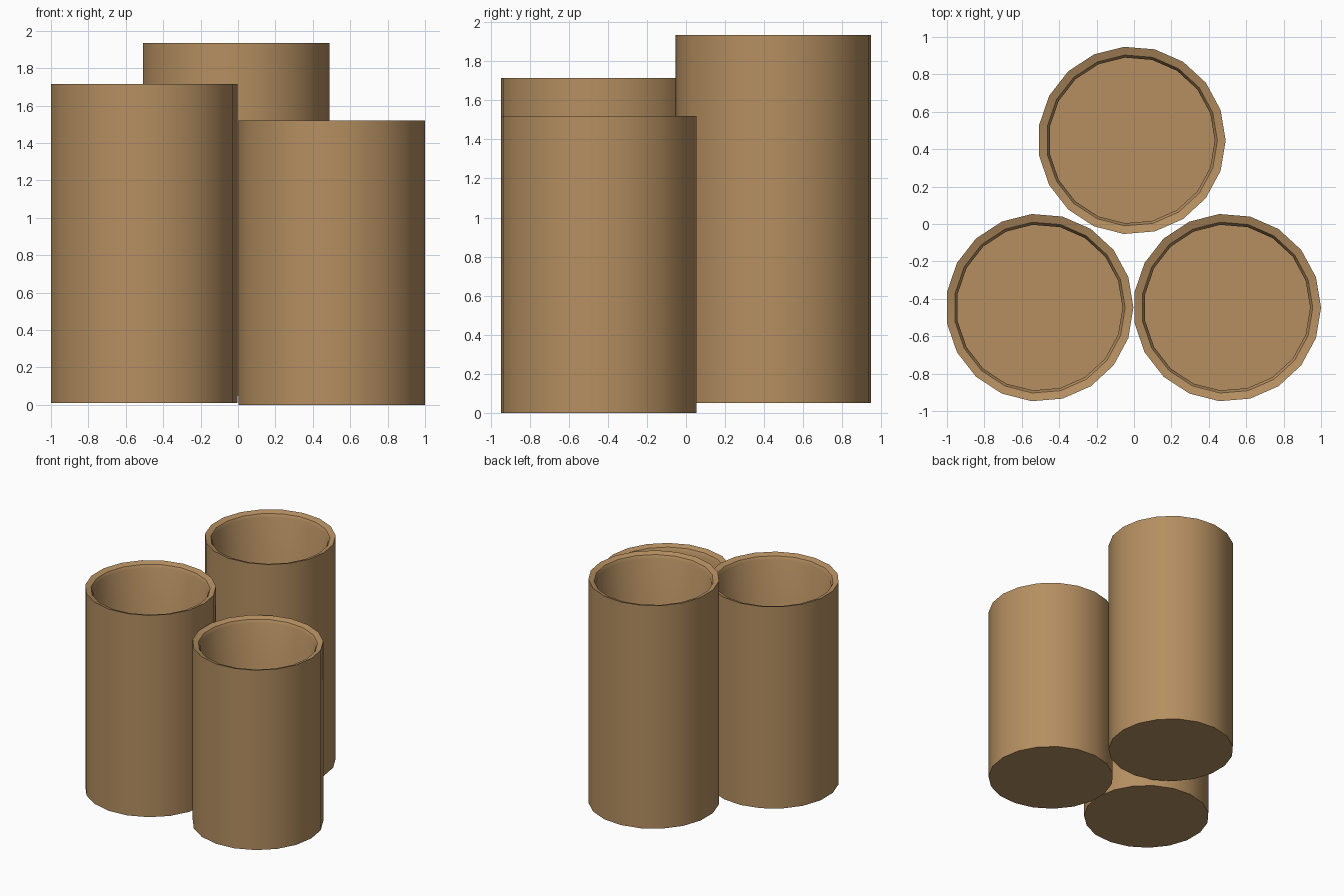
import bpy
import bmesh
from math import cos, sin, tau, radians

if "Cube" in bpy.data.objects:
    bpy.data.objects.remove(bpy.data.objects["Cube"], do_unlink=True)

SIDES = 19
RADIUS = 0.502

# One warm brown for everything
brown = bpy.data.materials.new("warm brown")
brown.use_nodes = True
colour = (0.462, 0.275, 0.119, 1)
brown.diffuse_color = colour
bsdf = next(n for n in brown.node_tree.nodes if n.type == "BSDF_PRINCIPLED")
bsdf.inputs["Base Color"].default_value = colour
bsdf.inputs["Roughness"].default_value = 0.8


def tube(name, x, y, bottom, top):
    """Hollow cup: outer wall, inward sloping rim, chamfer, inner wall, floor."""
    profile = [
        (RADIUS, bottom),
        (RADIUS, top),
        (0.458, top - 0.015),
        (0.444, top - 0.04),
        (0.444, bottom + 0.06),
    ]
    bm = bmesh.new()
    rings = []
    for r, z in profile:
        rings.append([bm.verts.new((r * cos(tau * i / SIDES), r * sin(tau * i / SIDES), z))
                      for i in range(SIDES)])
    for a, b in zip(rings, rings[1:]):
        for i in range(SIDES):
            j = (i + 1) % SIDES
            bm.faces.new((a[i], a[j], b[j], b[i]))
    bm.faces.new(rings[0][::-1])   # underside
    bm.faces.new(rings[-1])        # inner floor
    mesh = bpy.data.meshes.new(name)
    bm.to_mesh(mesh)
    bm.free()
    mesh.materials.append(brown)
    obj = bpy.data.objects.new(name, mesh)
    obj.location = (x, y, 0)
    bpy.context.collection.objects.link(obj)
    bpy.ops.object.select_all(action="DESELECT")
    obj.select_set(True)
    bpy.context.view_layer.objects.active = obj
    bpy.ops.object.shade_smooth_by_angle(angle=radians(30))


# Three tubes of different heights in a triangle
tube("right_tube", -0.505, -0.447, 0.01, 1.715)
tube("left_tube", 0.498, -0.447, 0, 1.52)
tube("back_tube", -0.012, 0.447, 0.05, 1.935)
